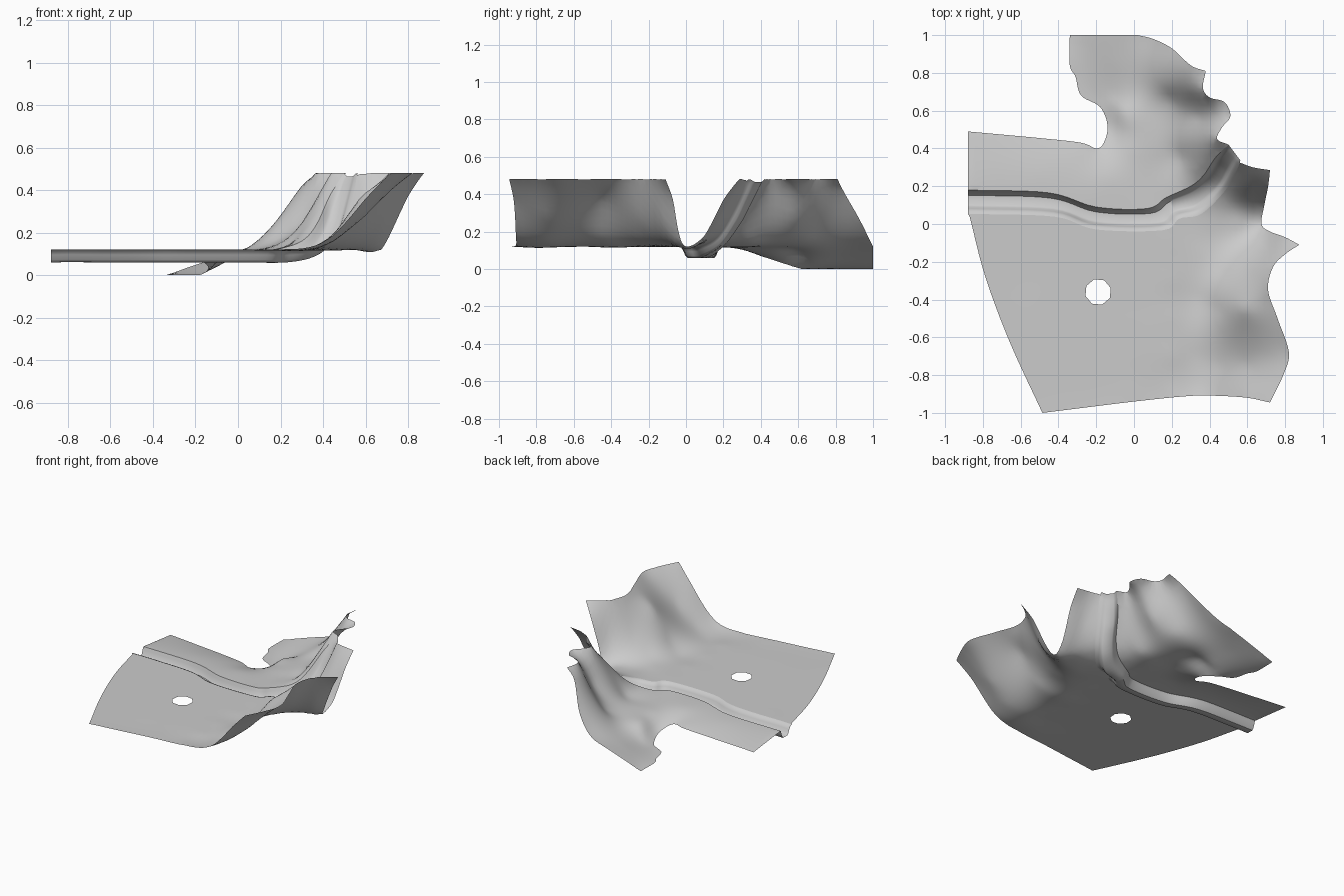
import bpy
from mathutils import Vector as V
from mathutils.geometry import delaunay_2d_cdt
from math import sin, cos, pi

if "Cube" in bpy.data.objects:
    bpy.data.objects.remove(bpy.data.objects["Cube"])


def curve(pts, n=6):
    """Smooth line through 3D points."""
    p = [V(q) for q in pts]
    p = [2 * p[0] - p[1]] + p + [2 * p[-1] - p[-2]]
    out = []
    for a, b, c, d in zip(p, p[1:], p[2:], p[3:]):
        for i in range(n):
            t = i / n
            out.append(0.5 * (2 * b + (c - a) * t + (2 * a - 5 * b + 4 * c - d) * t * t
                              + (3 * b - a - 3 * c + d) * t ** 3))
    return out + [p[-2]]


# Channel lips, west to east
south_lip = [(-.88, .09, .12), (-.43, .075, .12), (-.2, .005, .12), (.13, .0, .12), (.22, .06, .12),
             (.34, .095, .13), (.45, .2, .2), (.51, .3, .36), (.545, .36, .48)]
north_lip = [(-.88, .18, .12), (-.45, .165, .12), (-.2, .09, .12), (.07, .082, .12), (.17, .14, .12),
             (.3, .2, .16), (.37, .26, .24), (.43, .35, .37), (.5, .42, .48)]
# Outer edges of the south sheet, starting at the east end of the channel
south_edges = [
    [(.56, .325, .47), (.63, .3, .48), (.72, .285, .48)],
    [(.72, .285, .48), (.71, .2, .37), (.69, .1, .18), (.675, .0, .12), (.72, -.04, .2),
     (.8, -.07, .37), (.875, -.11, .48)],
    [(.875, -.11, .48), (.8, -.16, .48), (.735, -.23, .48), (.71, -.35, .48), (.76, -.5, .48),
     (.82, -.68, .48), (.79, -.8, .48), (.72, -.945, .48)],
    [(.72, -.945, .48), (.6, -.92, .36), (.45, -.91, .19), (.3, -.91, .125), (0, -.94, .12), (-.485, -1, .12)],
    [(-.485, -1, .12), (-.66, -.62, .12), (-.79, -.27, .12), (-.87, .04, .12)]]
# Outer edges of the north sheet, starting at the east end of the channel
north_edges = [
    [(.5, .42, .48), (.44, .45, .48), (.465, .51, .48), (.51, .57, .48), (.48, .645, .48),
     (.4, .67, .48), (.365, .72, .48), (.38, .81, .48)],
    [(.38, .81, .48), (.3, .84, .42), (.2, .93, .26), (.1, .98, .16), (.02, 1, .12)],
    [(.02, 1, .12), (-.15, 1, .065), (-.34, 1, 0)],
    [(-.34, 1, 0), (-.34, .84, 0), (-.31, .78, 0), (-.28, .68, 0), (-.18, .62, 0), (-.14, .52, .03),
     (-.16, .43, .06), (-.2, .4, .07), (-.28, .43, .075), (-.5, .455, .08), (-.88, .49, .085)]]
# Interior heights
inside_south = [(.34, -.4, .12), (.34, -.7, .12), (.36, -.15, .12), (.5, -.08, .12), (.4, 0, .12),
                (.55, .0, .12), (.56, .1, .15), (.6, .2, .32), (.47, -.25, .16), (.44, -.45, .18),
                (.5, -.45, .26), (.58, -.45, .37), (.6, -.25, .28), (.45, -.75, .16), (.6, -.75, .28),
                (.7, -.72, .38), (.7, -.12, .25)]
inside_south += [(-.6 + .2 * i, -.1 - .2 * j, .12) for i in range(5) for j in range(5) if i > j - 2]
inside_north = [(-.5, .27, .115), (-.15, .25, .115), (.05, .25, .115), (-.02, .4, .11), (-.05, .55, .1),
                (-.07, .61, .085), (-.09, .67, .045), (-.1, .85, .06), (.12, .4, .122), (.08, .6, .12),
                (.06, .73, .125), (.2, .58, .16), (.19, .66, .175), (.2, .73, .25), (.25, .35, .15),
                (.34, .57, .28), (.32, .65, .32), (.31, .71, .39), (.33, .43, .29)]

# Smooth height field through all the known heights
known = {}
lines = [curve(e, 2) for e in south_edges + north_edges + [south_lip, north_lip]]
for p in sum(lines, []) + [V(p) for p in inside_south + inside_north]:
    if all((p.x - k[0]) ** 2 + (p.y - k[1]) ** 2 > .0003 for k in known):
        known[(p.x, p.y)] = p.z
keys = list(known)


def kernel(x, y, k):
    return ((x - k[0]) ** 2 + (y - k[1]) ** 2) ** .75


def solve(rows):
    n = len(rows)
    for i in range(n):
        j = max(range(i, n), key=lambda r: abs(rows[r][i]))
        rows[i], rows[j] = rows[j], rows[i]
        for r in range(i + 1, n):
            f = rows[r][i] / rows[i][i]
            if f:
                rows[r] = [a - f * b for a, b in zip(rows[r], rows[i])]
    x = [0] * n
    for i in reversed(range(n)):
        x[i] = (rows[i][n] - sum(rows[i][c] * x[c] for c in range(i + 1, n))) / rows[i][i]
    return x


weights = solve([[kernel(*k, q) for q in keys] + [1.0, known[k]] for k in keys]
                + [[1.0] * len(keys) + [0.0, 0.0]])


def height(x, y):
    z = weights[-1] + sum(w * kernel(x, y, k) for w, k in zip(weights, keys))
    return min(.48, max(0, z))


def within(p, poly):
    hit = False
    for a, b in zip(poly, poly[1:] + poly[:1]):
        if (a.y > p.y) != (b.y > p.y) and p.x < a.x + (p.y - a.y) * (b.x - a.x) / (b.y - a.y):
            hit = not hit
    return hit


def add_object(name, verts, faces, angle=30):
    me = bpy.data.meshes.new(name)
    me.from_pydata(verts, [], faces)
    me.update()
    ob = bpy.data.objects.new(name, me)
    bpy.context.collection.objects.link(ob)
    bpy.context.view_layer.objects.active = ob
    bpy.ops.object.select_all(action='DESELECT')
    ob.select_set(True)
    bpy.ops.object.shade_smooth_by_angle(angle=angle * pi / 180)


def sheet(name, lip, edges, hole=()):
    """Fill an outline with a fine triangulated surface that follows the height field."""
    loop = []
    for c in [lip] + [curve(e) for e in edges]:
        for p in c:
            q = V((p.x, p.y))
            if not loop or min((q - loop[-1]).length, (q - loop[0]).length) > .004:
                loop.append(q)
    hole = list(hole)
    n, m = len(loop), len(hole)
    pts = loop + hole
    links = [(i, (i + 1) % n) for i in range(n)] + [(n + i, n + (i + 1) % m) for i in range(m)]
    rim = list(pts)
    for i in range(-30, 31):
        for j in range(-34, 35):
            q = V((i * .03, j * .03))
            if within(q, loop) and min((q - r).length for r in rim) > .015:
                if not (hole and within(q, hole)):
                    pts.append(q)
    vs, _, fs, *_ = delaunay_2d_cdt(pts, links, [], 0, 1e-5)
    keep = []
    for f in fs:
        c = sum((vs[i] for i in f), V((0, 0))) / len(f)
        if within(c, loop) and not (hole and within(c, hole)):
            keep.append(f)
    add_object(name, [(v.x, v.y, height(v.x, v.y)) for v in vs], keep, 60)


lip_s, lip_n = curve(south_lip), curve(north_lip)
bank = [a.lerp(b, -.4) for a, b in zip(lip_s, lip_n)]  # where the rounded south bank begins
drain = [V((-.19 + .07 * cos(a * pi / 4 + .3), -.36 + .07 * sin(a * pi / 4 + .3))) for a in range(8)]

# Ground on both sides of the channel
sheet("south_ground", bank, south_edges, drain)
sheet("north_ground", lip_n, north_edges)

# Sunken channel: rounded south bank, floor, steep north wall
profile = ((0, 0), (.12, .006), (.22, .025), (.3, .048), (.4, .06), (.78, .06), (.87, .045), (.94, .02), (1, 0))
verts, faces = [], []
for a, b in zip(bank, lip_n):
    za, zb = height(a.x, a.y), height(b.x, b.y)
    shallow = min(1, .25 + (.48 - zb) * 5)
    for t, drop in profile:
        p = a.lerp(b, t)
        verts.append((p.x, p.y, za + (zb - za) * t - drop * shallow))
n = len(profile)
for i in range(len(bank) - 1):
    for j in range(n - 1):
        k = i * n + j
        faces.append((k, k + n, k + n + 1, k + 1))
add_object("channel", verts, faces, 50)
